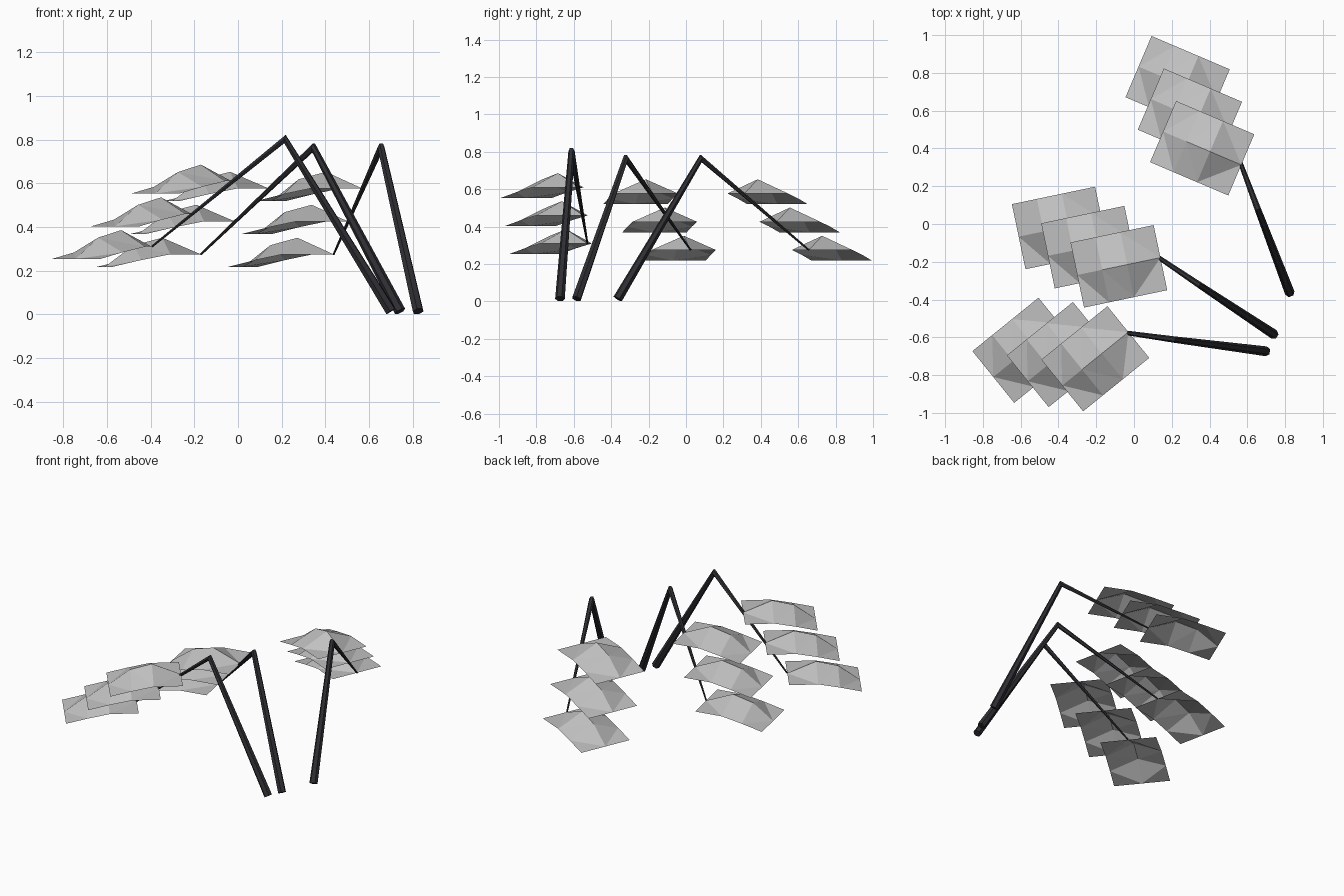
import bpy, bmesh, math
from mathutils import Vector

if "Cube" in bpy.data.objects:
    bpy.data.objects.remove(bpy.data.objects["Cube"])


def material(name, rgb):
    m = bpy.data.materials.new(name)
    m.diffuse_color = (*rgb, 1)
    m.use_nodes = True
    m.node_tree.nodes["Principled BSDF"].inputs["Base Color"].default_value = m.diffuse_color
    return m


DARK = material("charcoal", (0.028, 0.027, 0.033))
GREY = material("pale_grey", (0.53, 0.53, 0.53))


def add_object(name, bm, mat):
    bmesh.ops.recalc_face_normals(bm, faces=bm.faces[:])
    me = bpy.data.meshes.new(name)
    bm.to_mesh(me)
    bm.free()
    me.materials.append(mat)
    ob = bpy.data.objects.new(name, me)
    bpy.context.collection.objects.link(ob)
    return ob


def bent_strut(name, points, radii, sides=6):
    """Tapered hexagonal tube with one bend at its apex."""
    p = [Vector(q) for q in points]
    t0, t1 = (p[1] - p[0]).normalized(), (p[2] - p[1]).normalized()
    side = t0.cross(t1).normalized()
    bm = bmesh.new()
    rings = []
    for c, t, r in zip(p, (t0, (t0 + t1).normalized(), t1), radii):
        up = t.cross(side).normalized()
        ring = []
        for i in range(sides):
            a = 2 * math.pi * i / sides
            stretch = 1.25 if c is p[1] else 1.0
            ring.append(bm.verts.new(c + side * r * math.cos(a) + up * r * stretch * math.sin(a)))
        rings.append(ring)
    for a, b in zip(rings, rings[1:]):
        for i in range(sides):
            j = (i + 1) % sides
            bm.faces.new((a[i], a[j], b[j], b[i]))
    bm.faces.new(rings[0])
    bm.faces.new(rings[-1])
    add_object(name, bm, DARK)


# Panel columns: distance outwards, height on the ridge, height on the sides
COLUMNS = [(0, 0, 0), (0.18, 0.076, 0), (0.315, 0.042, -0.026), (0.45, -0.057, -0.057)]
HALF = 0.176


def panel(name, origin, heading):
    """Thin folded sheet hung from the middle of its inner edge."""
    u = Vector((heading[0], heading[1], 0)).normalized()
    v = Vector((-u.y, u.x, 0))
    up = Vector((0, 0, 1))
    bm = bmesh.new()
    mid = [bm.verts.new(origin + u * d + up * h) for d, h, s in COLUMNS]
    for sign in (-1, 1):
        edge = [bm.verts.new(origin + u * d + v * HALF * sign + up * s) for d, h, s in COLUMNS]
        for i in range(3):
            if i == 2:
                tris = ((mid[i], mid[i + 1], edge[i]), (mid[i + 1], edge[i + 1], edge[i]))
            elif i == 0:
                tris = ((mid[0], mid[1], edge[1]), (mid[0], edge[1], edge[0]))
            else:
                tris = ((mid[1], mid[2], edge[1]), (mid[2], edge[2], edge[1]))
            for t in tris:
                bm.faces.new(t)
    ob = add_object(name, bm, GREY)
    if ob.data.polygons[0].normal.z < 0:
        ob.data.flip_normals()


# Each limb: foot, apex, tip, first panel position, panel heading
LIMBS = {
    "front": ((0.70, -0.674, 0.014), (0.215, -0.612, 0.803), (-0.395, -0.527, 0.31),
              (-0.03, -0.572, 0.61), (-0.35, -0.283)),
    "middle": ((0.742, -0.585, 0.014), (0.345, -0.322, 0.765), (-0.17, 0.025, 0.275),
               (0.14, -0.178, 0.577), (-0.44, -0.092)),
    "rear": ((0.825, -0.365, 0.014), (0.655, 0.08, 0.765), (0.438, 0.657, 0.275),
             (0.568, 0.313, 0.577), (-0.418, 0.178)),
}
for limb, (foot, apex, tip, first, heading) in LIMBS.items():
    bent_strut(limb + "_strut", (foot, apex, tip), (0.026, 0.017, 0.005))
    for k in range(3):
        panel(f"{limb}_panel_{k + 1}", Vector(first).lerp(Vector(tip), k / 2), heading)
